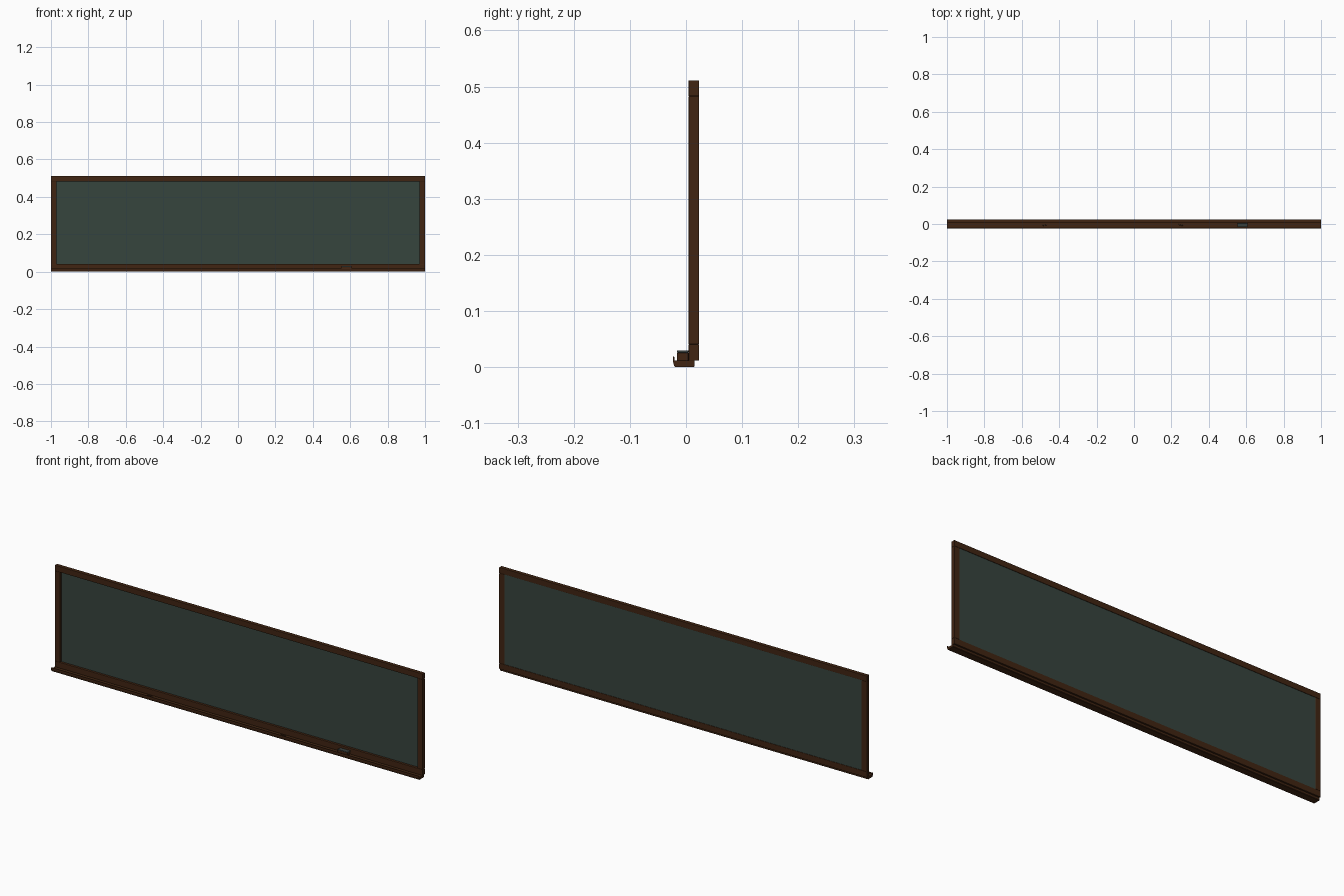
import bpy, bmesh, math
from mathutils import Matrix

if "Cube" in bpy.data.objects:
    bpy.data.objects.remove(bpy.data.objects["Cube"])


def material(name, rgb):
    m = bpy.data.materials.new(name)
    m.diffuse_color = (*rgb, 1.0)
    m.use_nodes = True
    m.node_tree.nodes["Principled BSDF"].inputs["Base Color"].default_value = m.diffuse_color
    return m


WOOD = material("dark_wood", (0.052, 0.018, 0.006))
BOARD = material("slate_green", (0.037, 0.058, 0.048))
FELT = material("grey_felt", (0.040, 0.050, 0.046))


def finish(name, bm, mat):
    bmesh.ops.recalc_face_normals(bm, faces=bm.faces)
    mesh = bpy.data.meshes.new(name)
    bm.to_mesh(mesh)
    bm.free()
    mesh.materials.append(mat)
    obj = bpy.data.objects.new(name, mesh)
    bpy.context.collection.objects.link(obj)
    return obj


def box(name, x, y, z, mat, bevel=0.0):
    """Box from (min, max) ranges, with optional chamfered edges."""
    bm = bmesh.new()
    bmesh.ops.create_cube(bm, size=1)
    for v in bm.verts:
        for i, (a, b) in enumerate((x, y, z)):
            v.co[i] = a if v.co[i] < 0 else b
    if bevel:
        bmesh.ops.bevel(bm, geom=bm.edges[:], offset=bevel, segments=2,
                        profile=0.5, affect='EDGES')
    return finish(name, bm, mat)


def extrude_x(name, profile, x0, x1, mat):
    """Sweep a (y, z) profile along x."""
    bm = bmesh.new()
    face = bm.faces.new([bm.verts.new((x0, y, z)) for y, z in profile])
    new = bmesh.ops.extrude_face_region(bm, geom=[face])["geom"]
    bmesh.ops.translate(bm, vec=(x1 - x0, 0, 0),
                        verts=[g for g in new if isinstance(g, bmesh.types.BMVert)])
    return finish(name, bm, mat)


# Writing surface, set near the back of the frame
box("writing_board", (-0.978, 0.978), (0.016, 0.0215), (0.034, 0.49), BOARD)

# Frame rails and stiles
FY = (0.0045, 0.0235)
box("top_rail", (-1, 1), FY, (0.483, 0.511), WOOD, 0.0015)
box("bottom_rail", (-1, 1), FY, (0.0115, 0.0405), WOOD, 0.0015)
for side, s in (("left", -1), ("right", 1)):
    box(side + "_stile", tuple(sorted((s * 0.971, s))), FY, (0.0405, 0.483), WOOD, 0.0015)

# Chalk tray with a raised front lip
extrude_x("chalk_tray", [
    (-0.0195, 0.0), (0.0135, 0.0), (0.0155, 0.002), (0.0155, 0.0115),
    (-0.0205, 0.0115), (-0.0205, 0.0175), (-0.0215, 0.0187), (-0.0227, 0.0187),
    (-0.0235, 0.0175), (-0.0235, 0.011), (-0.0215, 0.003)], -1, 1, WOOD)

# Eraser: wooden block with felt pad
box("eraser_block", (0.553, 0.608), (-0.0160, 0.0042), (0.0115, 0.0255), WOOD, 0.001)
box("eraser_felt", (0.553, 0.608), (-0.0160, 0.0042), (0.0255, 0.0295), FELT, 0.0007)

# Small chalk sticks lying in the tray
for i, (x, turn) in enumerate(((-0.475, 0.2), (0.25, -0.25))):
    bm = bmesh.new()
    bmesh.ops.create_cone(bm, cap_ends=True, segments=12, radius1=0.0022,
                          radius2=0.0022, depth=0.026)
    bm.transform(Matrix.Translation((x, -0.006, 0.0136))
                 @ Matrix.Rotation(turn, 4, 'Z') @ Matrix.Rotation(math.pi / 2, 4, 'Y'))
    finish(f"chalk_stick_{i + 1}", bm, WOOD)
